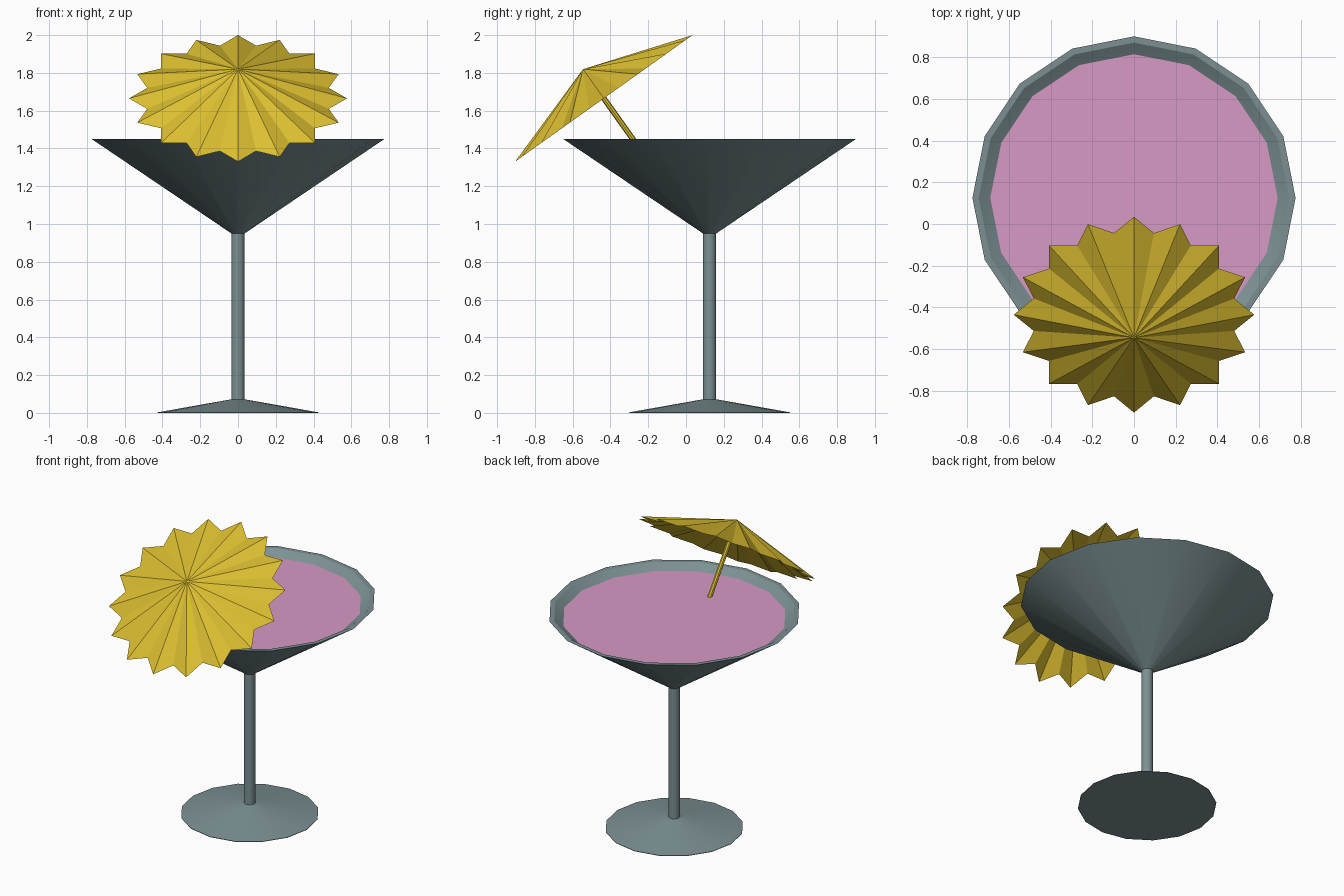
import bpy, math
from mathutils import Vector, Matrix

if "Cube" in bpy.data.objects:
    bpy.data.objects.remove(bpy.data.objects["Cube"])

SIDES = 16
CENTRE_Y = 0.125


def material(name, rgb):
    mat = bpy.data.materials.new(name)
    mat.diffuse_color = (*rgb, 1)
    mat.use_nodes = True
    mat.node_tree.nodes["Principled BSDF"].inputs["Base Color"].default_value = mat.diffuse_color
    return mat


def add_object(name, verts, faces, mat, smooth=False):
    mesh = bpy.data.meshes.new(name)
    mesh.from_pydata(verts, [], faces)
    mesh.materials.append(mat)
    obj = bpy.data.objects.new(name, mesh)
    bpy.context.collection.objects.link(obj)
    if smooth:
        bpy.ops.object.select_all(action='DESELECT')
        obj.select_set(True)
        bpy.context.view_layer.objects.active = obj
        bpy.ops.object.shade_smooth_by_angle(angle=math.radians(30))
    return obj


def lathe(name, profile, mat, sides=SIDES, smooth=True):
    """Spin (radius, height) points around z; radius 0 becomes a pole."""
    verts, rings, faces = [], [], []
    for r, z in profile:
        start = len(verts)
        count = sides if r > 0 else 1
        for i in range(count):
            a = math.tau * i / sides
            verts.append((r * math.cos(a), r * math.sin(a), z))
        rings.append([start + i % count for i in range(sides)])
    for low, high in zip(rings, rings[1:]):
        for i in range(sides):
            j = (i + 1) % sides
            loop = (low[i], low[j], high[j], high[i])
            faces.append(list(dict.fromkeys(loop)))
    return add_object(name, verts, faces, mat, smooth)


glass_mat = material("glass", (0.20, 0.28, 0.29))
drink_mat = material("pink_drink", (0.68, 0.32, 0.56))
paper_mat = material("yellow_paper", (0.72, 0.52, 0.03))

# Glass: foot, stem and hollow conical bowl in one profile
glass = lathe("cocktail_glass", [
    (0, 0), (0.425, 0), (0.425, 0.003), (0.035, 0.072), (0.035, 0.95),
    (0.775, 1.45), (0.745, 1.45), (0, 0.955)], glass_mat)
glass.location.y = CENTRE_Y

# Drink surface
drink = lathe("drink", [(0.69, 1.413), (0, 1.413)], drink_mat, smooth=False)
drink.location.y = CENTRE_Y

# Umbrella frame: leans towards the front, origin at the canopy rim centre
lean = Matrix.Translation((0, -0.435, 1.665)) @ Matrix.Rotation(math.radians(35.5), 4, 'X')

# Pleated canopy: ridge tips alternate with shorter valley notches
pleats = SIDES * 2
verts = [Vector((0, 0, 0.19))]
for i in range(pleats):
    a = math.tau * i / pleats
    r = 0.577 if i % 2 == 0 else 0.49
    verts.append(Vector((r * math.cos(a), r * math.sin(a), 0)))
faces = [(0, i + 1, (i + 1) % pleats + 1) for i in range(pleats)]
canopy = add_object("umbrella_canopy", verts, faces, paper_mat)
canopy.matrix_world = lean

# Umbrella stick, reaching just under the drink surface
stick = lathe("umbrella_stick", [
    (0, -0.34), (0.015, -0.34), (0.015, 0.18), (0, 0.18)], paper_mat, sides=8, smooth=False)
stick.matrix_world = lean
